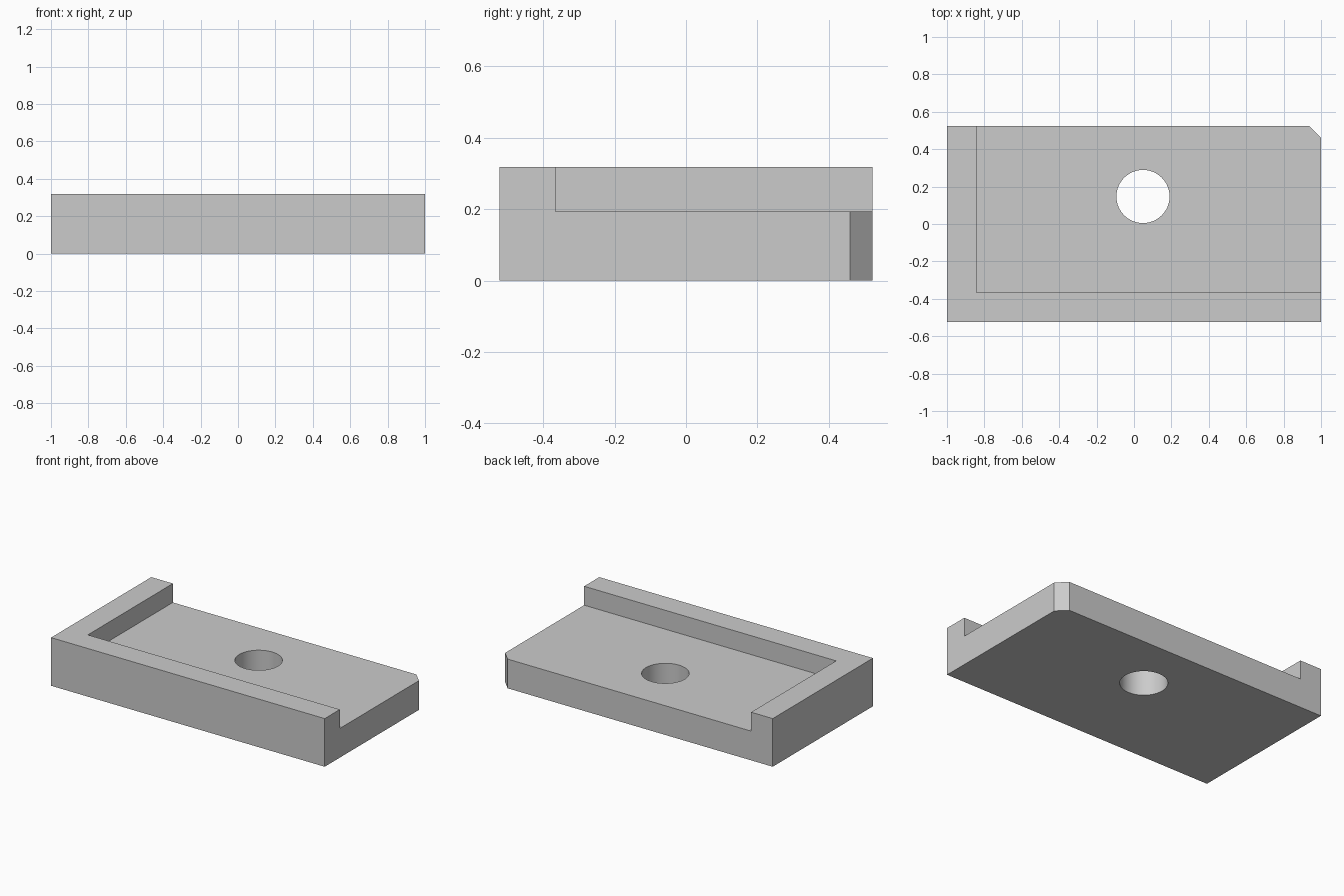
import bpy
import bmesh
import math

default_cube = bpy.data.objects.get("Cube")
if default_cube:
    bpy.data.objects.remove(default_cube, do_unlink=True)

HALF_X, HALF_Y = 1.0, 0.523
HEIGHT, FLOOR = 0.318, 0.193
WALL = 0.158
CHAMFER = 0.063

grey = bpy.data.materials.new("plain_grey")
grey.use_nodes = True
colour = (0.6, 0.6, 0.6, 1)
grey.diffuse_color = colour
grey.node_tree.nodes["Principled BSDF"].inputs["Base Color"].default_value = colour


def prism(name, outline, bottom, top):
    """Extrude a counter-clockwise outline between two heights."""
    bm = bmesh.new()
    base = bm.faces.new([bm.verts.new((x, y, bottom)) for x, y in outline])
    extruded = bmesh.ops.extrude_face_region(bm, geom=[base], use_keep_orig=True)
    for item in extruded["geom"]:
        if isinstance(item, bmesh.types.BMVert):
            item.co.z = top
    bmesh.ops.recalc_face_normals(bm, faces=bm.faces)
    mesh = bpy.data.meshes.new(name)
    bm.to_mesh(mesh)
    bm.free()
    mesh.materials.append(grey)
    obj = bpy.data.objects.new(name, mesh)
    bpy.context.collection.objects.link(obj)
    return obj


def cut(target, cutter):
    """Subtract the cutter from the target and discard it."""
    cutter.hide_render = True
    mod = target.modifiers.new(cutter.name, 'BOOLEAN')
    mod.operation = 'DIFFERENCE'
    mod.solver = 'EXACT'
    mod.object = cutter
    bpy.ops.object.select_all(action='DESELECT')
    target.select_set(True)
    bpy.context.view_layer.objects.active = target
    bpy.ops.object.modifier_apply(modifier=mod.name)
    bpy.data.objects.remove(cutter, do_unlink=True)


# Block with one chamfered back corner
tray = prism("corner_tray", [
    (-HALF_X, -HALF_Y), (HALF_X, -HALF_Y), (HALF_X, HALF_Y - CHAMFER),
    (HALF_X - CHAMFER, HALF_Y), (-HALF_X, HALF_Y)], 0, HEIGHT)

# Pocket, open at the back and left, leaving an L-shaped lip
x0, y0 = WALL - HALF_X, WALL - HALF_Y
cut(tray, prism("pocket_cutter", [(x0, y0), (2, y0), (2, 2), (x0, 2)], FLOOR, 1))

# Round through hole
angles = [math.tau * i / 96 for i in range(96)]
hole = [(0.048 + 0.142 * math.cos(a), 0.147 + 0.142 * math.sin(a)) for a in angles]
cut(tray, prism("hole_cutter", hole, -1, 1))

bpy.ops.object.shade_smooth_by_angle(angle=math.radians(30))
